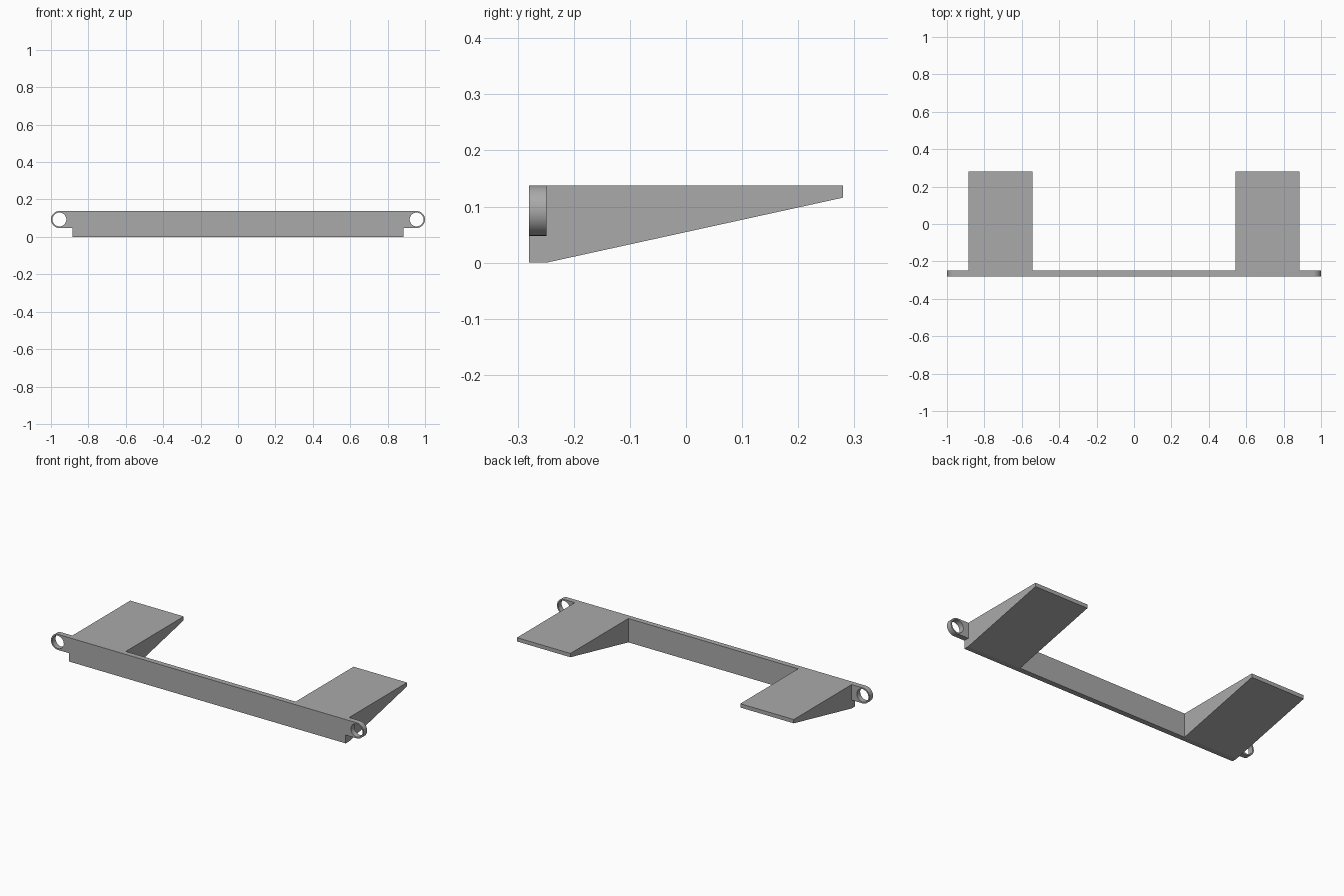
import bpy, bmesh
from math import sin, cos, pi
from mathutils import Matrix, Vector

old = bpy.data.objects.get("Cube")
if old:
    bpy.data.objects.remove(old, do_unlink=True)

TOP, FRONT, BACK = 0.138, -0.28, 0.28
THICK = 0.031
INNER, OUTER = 0.543, 0.885
EAR_R, HOLE_R = 0.045, 0.037
EAR_X, EAR_Z = 1 - EAR_R, TOP - EAR_R

grey = bpy.data.materials.new("plain grey")
grey.use_nodes = True
colour = (0.4, 0.4, 0.4, 1)
grey.diffuse_color = colour
grey.node_tree.nodes["Principled BSDF"].inputs["Base Color"].default_value = colour


def arc(cx, cz, r, start, end, steps):
    angles = [start + (end - start) * i / steps for i in range(steps + 1)]
    return [(cx + r * cos(a), cz + r * sin(a)) for a in angles]


def add_object(name, mesh):
    mesh.materials.clear()
    mesh.materials.append(grey)
    ob = bpy.data.objects.new(name, mesh)
    bpy.context.collection.objects.link(ob)
    return ob


# Rail: a long plate with a pierced, rounded ear at each end
half = [(OUTER, 0), (OUTER, EAR_Z - EAR_R)]
half += arc(EAR_X, EAR_Z, EAR_R, -pi / 2, pi / 2, 24)
outline = half + [(-x, z) for x, z in reversed(half)]
holes = [arc(s * EAR_X, EAR_Z, HOLE_R, 0, 2 * pi, 48)[:-1] for s in (-1, 1)]

curve = bpy.data.curves.new("rail_outline", "CURVE")
curve.dimensions = "2D"
curve.fill_mode = "BOTH"
curve.extrude = THICK / 2
for loop in [outline] + holes:
    spline = curve.splines.new("POLY")
    spline.points.add(len(loop) - 1)
    for point, (x, z) in zip(spline.points, loop):
        point.co = (x, z, 0, 1)
    spline.use_cyclic_u = True
helper = bpy.data.objects.new("rail_outline", curve)
bpy.context.collection.objects.link(helper)
bpy.context.view_layer.update()
depsgraph = bpy.context.evaluated_depsgraph_get()
mesh = bpy.data.meshes.new_from_object(helper.evaluated_get(depsgraph))
bpy.data.objects.remove(helper, do_unlink=True)
mesh.transform(Matrix.Translation((0, FRONT + THICK / 2, 0)) @ Matrix.Rotation(pi / 2, 4, "X"))
bm = bmesh.new()
bm.from_mesh(mesh)
bmesh.ops.remove_doubles(bm, verts=bm.verts, dist=1e-5)
bmesh.ops.recalc_face_normals(bm, faces=bm.faces)
bm.to_mesh(mesh)
bm.free()
rail = add_object("rail", mesh)

# Arms: wedges that taper from the rail to a thin rear edge
side = [(FRONT + THICK, 0), (BACK, 0.116), (BACK, TOP), (FRONT + THICK, TOP)]
for name, sign in (("left_arm", 1), ("right_arm", -1)):
    bm = bmesh.new()
    face = bm.faces.new([bm.verts.new((sign * INNER, y, z)) for y, z in side])
    new = bmesh.ops.extrude_face_region(bm, geom=[face])["geom"]
    bmesh.ops.translate(bm, vec=Vector((sign * (OUTER - INNER), 0, 0)),
                        verts=[v for v in new if isinstance(v, bmesh.types.BMVert)])
    bmesh.ops.recalc_face_normals(bm, faces=bm.faces)
    mesh = bpy.data.meshes.new(name)
    bm.to_mesh(mesh)
    bm.free()
    add_object(name, mesh)

# Smooth the ears and keep the plate edges sharp
bpy.ops.object.select_all(action="DESELECT")
rail.select_set(True)
bpy.context.view_layer.objects.active = rail
bpy.ops.object.shade_smooth_by_angle(angle=pi / 6)
